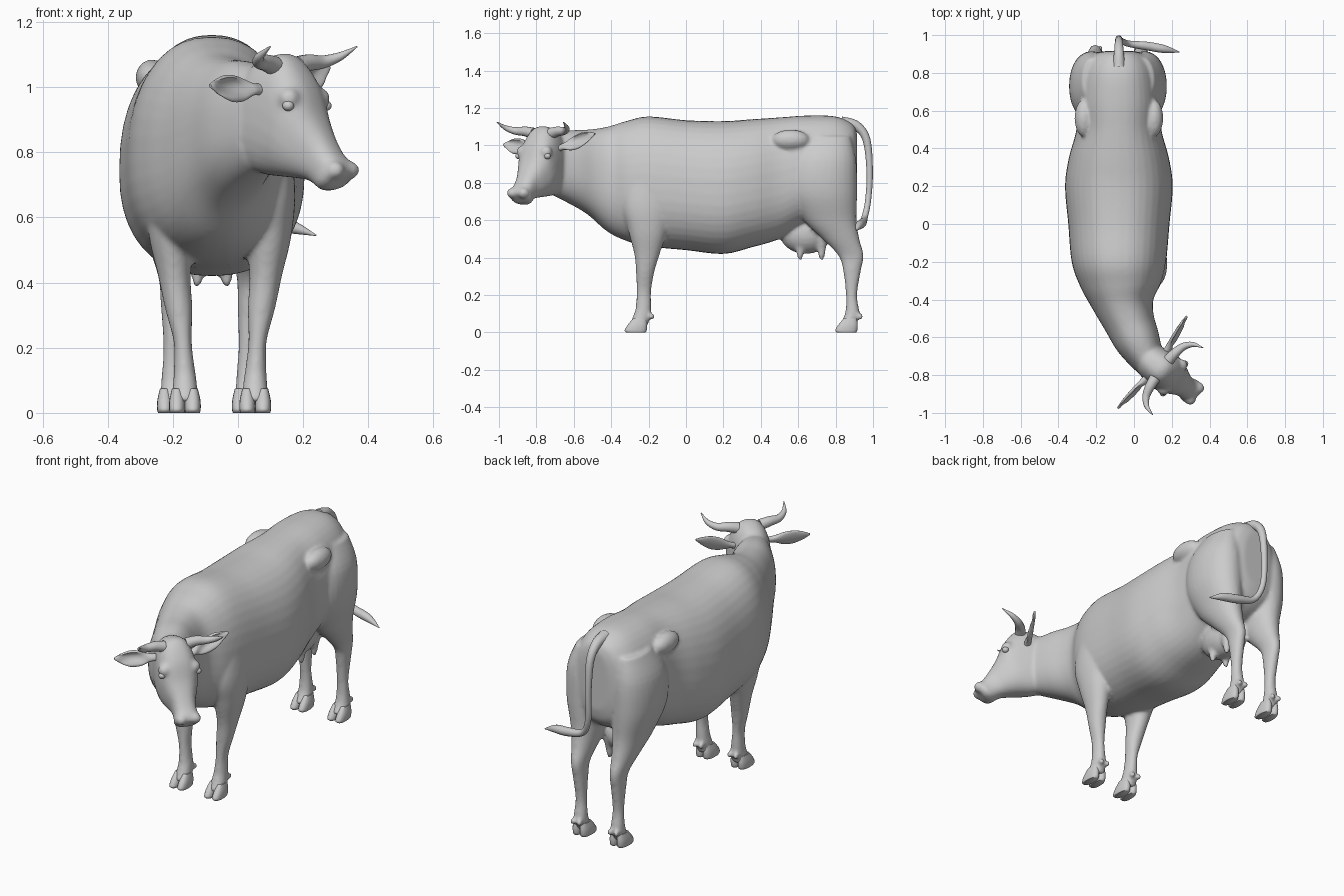
import bpy, bmesh, math
from mathutils import Vector as V, Matrix

if "Cube" in bpy.data.objects:
    bpy.data.objects.remove(bpy.data.objects["Cube"])

MID = -0.08                                  # body mid-line in x
HO = V((0.095, -0.73, 0))                    # turned head frame: origin, forward, side
HF, HS = V((0.8, -0.6, 0)), V((0.6, 0.8, 0))


def head(a, b, z):
    return HO + HF * a + HS * b + V((0, 0, z))


def spline(rows, steps=5):
    """Smooth interpolation through rows of numbers."""
    rows = [list(r) for r in rows]
    p = [rows[0]] + rows + [rows[-1]]
    out = []
    for i in range(1, len(p) - 2):
        for k in range(steps):
            t = k / steps
            out.append([0.5 * (2 * b + (c - a) * t + (2 * a - 5 * b + 4 * c - d) * t * t
                               + (3 * b - a - 3 * c + d) * t ** 3)
                        for a, b, c, d in zip(p[i - 1], p[i], p[i + 1], p[i + 2])])
    return out + [rows[-1]]


def loft(bm, sections, e=2.2, f=0.5, n=28):
    """Skin through sections (top point, bottom point, side vector, half width)."""
    rows = spline([(*t, *b, *s, w) for t, b, s, w in sections])
    rings = []
    for r in rows:
        top, bot, side, w = V(r[:3]), V(r[3:6]), V(r[6:9]).normalized(), r[9]
        c = bot.lerp(top, f)
        ring = []
        for k in range(n):
            t = 2 * math.pi * k / n
            x = math.copysign(abs(math.cos(t)) ** (2 / e), math.cos(t)) * w
            u = abs(math.sin(t)) ** (2 / e)
            ring.append(bm.verts.new(c + side * x + ((top if math.sin(t) > 0 else bot) - c) * u))
        rings.append(ring)
    for a, b in zip(rings, rings[1:]):
        for k in range(n):
            bm.faces.new((a[k], a[(k + 1) % n], b[(k + 1) % n], b[k]))
    bm.faces.new(rings[0])
    bm.faces.new(rings[-1])


def ball(bm, loc, size):
    bmesh.ops.create_uvsphere(bm, u_segments=20, v_segments=12, radius=1,
                              matrix=Matrix.Translation(loc) @ Matrix.Diagonal((*size, 1)))


def finish(bm, name, voxel=0):
    bmesh.ops.recalc_face_normals(bm, faces=bm.faces)
    me = bpy.data.meshes.new(name)
    bm.to_mesh(me)
    bm.free()
    ob = bpy.data.objects.new(name, me)
    bpy.context.collection.objects.link(ob)
    bpy.context.view_layer.objects.active = ob
    bpy.ops.object.select_all(action='DESELECT')
    ob.select_set(True)
    if voxel:
        m = ob.modifiers.new("merge", 'REMESH')
        m.mode, m.voxel_size = 'VOXEL', voxel
        m = ob.modifiers.new("soften", 'SMOOTH')
        m.factor, m.iterations = 0.5, 7
        bpy.ops.object.convert(target='MESH')
    bpy.ops.object.shade_smooth_by_angle(angle=math.radians(60))
    return ob


def tube(name, pts, radii):
    bm = bmesh.new()
    rows = spline([(*p, r) for p, r in zip(pts, radii)], 8)
    sec = []
    for i, r in enumerate(rows):
        p = V(r[:3])
        d = (V(rows[min(i + 1, len(rows) - 1)][:3]) - V(rows[max(i - 1, 0)][:3])).normalized()
        ref = V((1, 0, 0)) if abs(d.x) < 0.75 else V((0, 1, 0))
        up = prev_up - d * prev_up.dot(d) if i else ref - d * ref.dot(d)
        prev_up = up.normalized()
        sec.append((p + prev_up * r[3], p - prev_up * r[3], d.cross(prev_up), r[3]))
    loft(bm, sec[::2] + ([sec[-1]] if len(sec) % 2 == 0 else []), e=2, n=14)
    return finish(bm, name)


body = bmesh.new()

# trunk and neck: y, centre x, yaw, half width, top, bottom
trunk = [(.915, MID, 0, .08, 1.06, .74), (.89, MID, 0, .15, 1.115, .66), (.8, MID, 0, .2, 1.155, .6),
         (.65, MID, 0, .22, 1.16, .58), (.5, MID, 0, .225, 1.15, .5), (.35, MID, 0, .265, 1.14, .455),
         (.2, MID, 0, .285, 1.13, .42), (0, MID, 0, .268, 1.135, .44), (-.2, MID, 0, .25, 1.155, .46),
         (-.32, -.07, 3, .215, 1.13, .49), (-.42, -.06, 8, .165, 1.1, .54),
         (-.52, -.025, 18, .135, 1.085, .63), (-.62, .02, 26, .12, 1.08, .69), (-.72, .075, 34, .09, 1.06, .74)]
loft(body, [(V((x, y, t)), V((x, y, b)), V((math.cos(math.radians(a)), math.sin(math.radians(a)), 0)), w)
            for y, x, a, w, t, b in trunk], e=2.3, f=.45, n=40)

# head: forehead point (a, z), jaw point (a, z), half width
skull = [(-.06, 1.06, -.12, .86, .05), (0, 1.09, -.08, .77, .085), (.085, 1.1, -.02, .735, .1),
         (.155, 1.02, .06, .725, .105), (.195, .92, .12, .72, .085), (.23, .855, .165, .712, .064),
         (.265, .80, .20, .692, .061), (.295, .768, .22, .682, .068), (.306, .74, .25, .686, .05)]
loft(body, [(head(a, 0, z), head(c, 0, d), HS, w) for a, z, c, d, w in skull], e=2.4, f=.55)

# legs: z, offset from mid-line, front y, back y, half width
front_leg = [(.035, .108, -.305, -.205, .042), (.1, .108, -.278, -.188, .036), (.14, .11, -.268, -.186, .032),
             (.22, .115, -.265, -.186, .028), (.32, .127, -.267, -.17, .042), (.42, .14, -.277, -.14, .05),
             (.55, .15, -.31, -.1, .07), (.7, .155, -.34, -.08, .075), (.95, .15, -.29, -.12, .05)]
hind_leg = [(.035, .115, .815, .905, .04), (.1, .115, .85, .927, .036), (.2, .115, .855, .915, .029),
            (.33, .118, .84, .935, .034), (.41, .12, .815, .95, .038), (.5, .125, .73, .927, .06),
            (.6, .13, .63, .912, .085), (.75, .14, .55, .915, .115), (.92, .14, .56, .91, .11),
            (1.05, .13, .64, .88, .06)]
for s in (-1, 1):
    for leg, mid in ((front_leg, -.055), (hind_leg, -.085)):
        loft(body, [(V((mid + s * o, y0, z)), V((mid + s * o, y1, z)), V((1, 0, 0)), w)
                    for z, o, y0, y1, w in leg], e=2.1)
        # dewclaws
        for c in (-.02, .02):
            ball(body, (mid + s * leg[1][1] + c, leg[1][3] + .004, .085), (.014, .018, .018))
    # hip bones and brow ridges
    ball(body, (MID + s * .185, .56, 1.03), (.05, .1, .055))
    ball(body, head(.135, s * .078, .965), (.034, .034, .034))
    # nostril pads
    ball(body, head(.282, s * .038, .745), (.03, .03, .028))
    # teats
    for y in (.61, .725):
        loft(body, [(V((MID + s * .045, y - r, z)), V((MID + s * .045, y + r, z)), V((1, 0, 0)), r)
                    for z, r in ((.5, .035), (.44, .022), (.41, .017), (.388, .01))], e=2)
# udder
ball(body, (MID, .64, .53), (.095, .14, .11))
finish(body, "cow_body", voxel=.0095)

# cloven hooves
hooves = bmesh.new()
for s in (-1, 1):
    for x, y in ((-.055 + s * .108, -.328), (-.085 + s * .115, .798)):
        for c in (-1, 1):
            loft(hooves, [(V((x + c * .025, y + f, z)), V((x + c * .022, y + b, z)), V((1, 0, 0)), w)
                          for z, f, b, w in ((0, .008, .112, .022), (.012, 0, .118, .025),
                                             (.04, .016, .12, .024), (.075, .045, .115, .016))], e=2.4, n=16)
finish(hooves, "hooves")

# eyes, ears and horns
eyes = bmesh.new()
for s in (-1, 1):
    ball(eyes, head(.146, s * .096, .943), (.018, .018, .016))
finish(eyes, "eyes")

for s, side, z0, z1 in ((-1, "left", .995, 1.005), (1, "right", .985, 1.062)):
    ear = bmesh.new()
    rows = ((.08, .02, .018), (.12, .022, .018), (.17, .042, .015), (.22, .046, .012),
            (.265, .03, .01), (.305, .006, .005))
    sec = []
    for b, h, w in rows:
        z = z0 + (z1 - z0) * (b - .08) / .225
        a = .03 - .12 * (b - .08)
        sec.append((head(a - h * .25, s * b, z + h * .8), head(a + h * .25, s * b, z - h), HF, w))
    loft(ear, sec, e=2, n=20)
    # scoop the front of the ear
    for v in ear.verts:
        d = v.co - HO
        b = abs(d.dot(HS))
        z = z0 + (z1 - z0) * (b - .08) / .225
        if d.dot(HF) > .03 - .12 * (b - .08) and .12 < b < .29:
            v.co -= HF * .022 * max(0, 1 - ((v.co.z - z) / .03) ** 2) * math.sin((b - .12) / .17 * math.pi)
    finish(ear, side + "_ear")
    tube(side + "_horn", [head(.065, s * .06, 1.065), head(.07, s * .11, 1.075), head(.085, s * .165, 1.078),
                          head(.12, s * .205, 1.095), head(.172, s * .222, 1.125)],
         [.03, .026, .02, .013, .002])

# tail
tube("tail", [(MID, .83, 1.12), (MID, .91, 1.105), (MID, .965, 1.03), (MID, .982, .86), (-.075, .974, .71),
              (-.03, .955, .615), (.07, .942, .585), (.16, .926, .572), (.24, .91, .545)],
     [.035, .026, .021, .017, .016, .017, .023, .021, .002])
